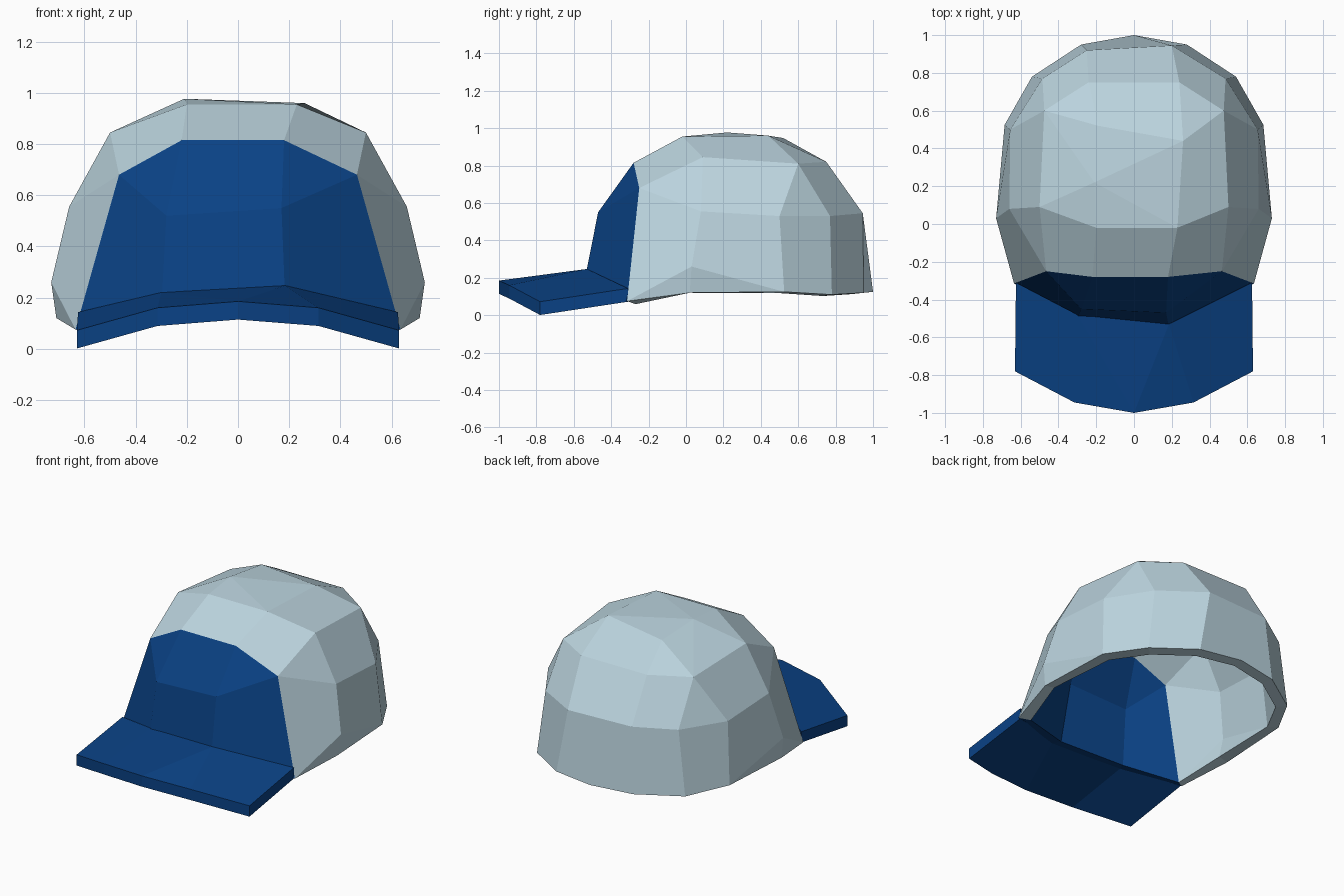
import bpy, bmesh
from mathutils import Vector

if "Cube" in bpy.data.objects:
    bpy.data.objects.remove(bpy.data.objects["Cube"])


def material(name, rgb):
    m = bpy.data.materials.new(name)
    m.diffuse_color = (*rgb, 1)
    m.use_nodes = True
    m.node_tree.nodes["Principled BSDF"].inputs["Base Color"].default_value = m.diffuse_color
    return m


PALE = material("pale blue fabric", (0.50, 0.66, 0.735))
NAVY = material("deep blue fabric", (0.003, 0.054, 0.235))


def add_object(name, bm, mats):
    me = bpy.data.meshes.new(name)
    bm.to_mesh(me)
    bm.free()
    for m in mats:
        me.materials.append(m)
    ob = bpy.data.objects.new(name, me)
    bpy.context.collection.objects.link(ob)
    return ob


# Crown: right-half control points, mirrored to the left
half = {
    "front_low": (0.185, -0.545, 0.17), "front_mid": (0.17, -0.47, 0.55),
    "front_top": (0.18, -0.28, 0.815), "corner_low": (0.635, -0.315, 0.075),
    "corner_top": (0.465, -0.25, 0.68), "side_low": (0.71, 0.02, 0.12),
    "side_bulge": (0.73, 0.03, 0.26), "rear_low": (0.685, 0.525, 0.125),
    "side_mid": (0.66, 0.08, 0.555), "rear_mid": (0.655, 0.50, 0.53),
    "side_top": (0.50, 0.09, 0.845), "rear_top": (0.475, 0.60, 0.81),
    "crown_front": (0.23, -0.02, 0.955), "crown_rear": (0.26, 0.44, 0.96),
    "back1_low": (0.54, 0.78, 0.11), "back2_low": (0.28, 0.95, 0.12),
    "back1_mid": (0.485, 0.77, 0.53), "back2_mid": (0.20, 0.945, 0.545),
    "back_top": (0.24, 0.75, 0.82),
}
# The sewn shape is slightly lopsided: shifted points on the left
left_shift = {"front_low": (-0.30, -0.495, 0.15), "front_mid": (-0.28, -0.45, 0.52),
              "front_top": (-0.22, -0.28, 0.815), "crown_front": (-0.20, -0.02, 0.955),
              "crown_rear": (-0.19, 0.52, 0.947), "back2_mid": (-0.25, 0.92, 0.545)}

bm = bmesh.new()
right, left = {}, {}
for key, (x, y, z) in half.items():
    right[key] = bm.verts.new((x, y, z))
    left[key] = bm.verts.new(left_shift.get(key, (-x, y, z)))
back = bm.verts.new((0, 1.0, 0.125))
peak = bm.verts.new((-0.21, 0.22, 0.977))


def panel(verts, mat=0):
    f = bm.faces.new(verts)
    f.normal_update()
    if f.normal.dot(f.calc_center_median() - Vector((0, 0.2, 0.2))) < 0:
        f.normal_flip()
    f.material_index = mat


# Panels repeated on both sides
navy_sides = ["front_low corner_low corner_top front_mid", "front_mid corner_top front_top"]
pale_sides = [
    "corner_low side_low side_bulge", "side_low rear_low side_bulge",
    "corner_low side_bulge side_mid corner_top", "side_bulge rear_low rear_mid side_mid",
    "corner_top side_mid side_top", "side_mid rear_mid rear_top side_top",
    "rear_low back1_low back1_mid rear_mid", "back1_low back2_low back2_mid back1_mid",
    "rear_mid back1_mid rear_top", "back1_mid back2_mid back_top rear_top",
    "corner_top side_top crown_front front_top", "rear_top back_top crown_rear",
]
for side in (right, left):
    for mat, group in ((1, navy_sides), (0, pale_sides)):
        for names in group:
            panel([side[n] for n in names.split()], mat)

# Panels bridging the centre line
strip = ["front_low", "front_mid", "front_top", "crown_front"]
for i, (a, b) in enumerate(zip(strip, strip[1:])):
    panel([left[a], right[a], right[b], left[b]], 1 if i < 2 else 0)
for a, b in (("crown_rear", "back_top"), ("back_top", "back2_mid")):
    panel([left[a], right[a], right[b], left[b]])
panel([left["back2_mid"], right["back2_mid"], right["back2_low"], back, left["back2_low"]])

# Top of the crown fans out from its peak
panel([right[n] for n in ("side_top", "rear_top", "crown_rear", "crown_front")])
fan = [right["crown_front"], right["crown_rear"]] + [
    left[n] for n in ("crown_rear", "rear_top", "side_top", "crown_front")]
for i in range(6):
    panel([peak, fan[i], fan[(i + 1) % 6]])

crown = add_object("crown", bm, [PALE, NAVY])
shell = crown.modifiers.new("fabric thickness", "SOLIDIFY")
shell.thickness = 0.068
shell.offset = -1
shell.use_even_offset = True

# Brim: curved sheet extruded downwards
bm = bmesh.new()
top = [bm.verts.new(p) for p in (
    (-0.625, -0.31, 0.143), (-0.30, -0.48, 0.22), (0.185, -0.53, 0.247), (0.625, -0.31, 0.143),
    (-0.63, -0.78, 0.072), (-0.315, -0.945, 0.16), (0, -1.0, 0.185),
    (0.315, -0.945, 0.16), (0.63, -0.78, 0.072))]
for ids in ((0, 4, 5, 1), (1, 5, 6), (1, 6, 2), (2, 6, 7), (2, 7, 8, 3)):
    bm.faces.new([top[i] for i in ids])
sheet = bm.faces[:]
lower = bmesh.ops.extrude_face_region(bm, geom=sheet, use_keep_orig=True)
for v in lower["geom"]:
    if isinstance(v, bmesh.types.BMVert):
        v.co.z -= 0.071
bmesh.ops.recalc_face_normals(bm, faces=bm.faces[:])
add_object("brim", bm, [NAVY])
